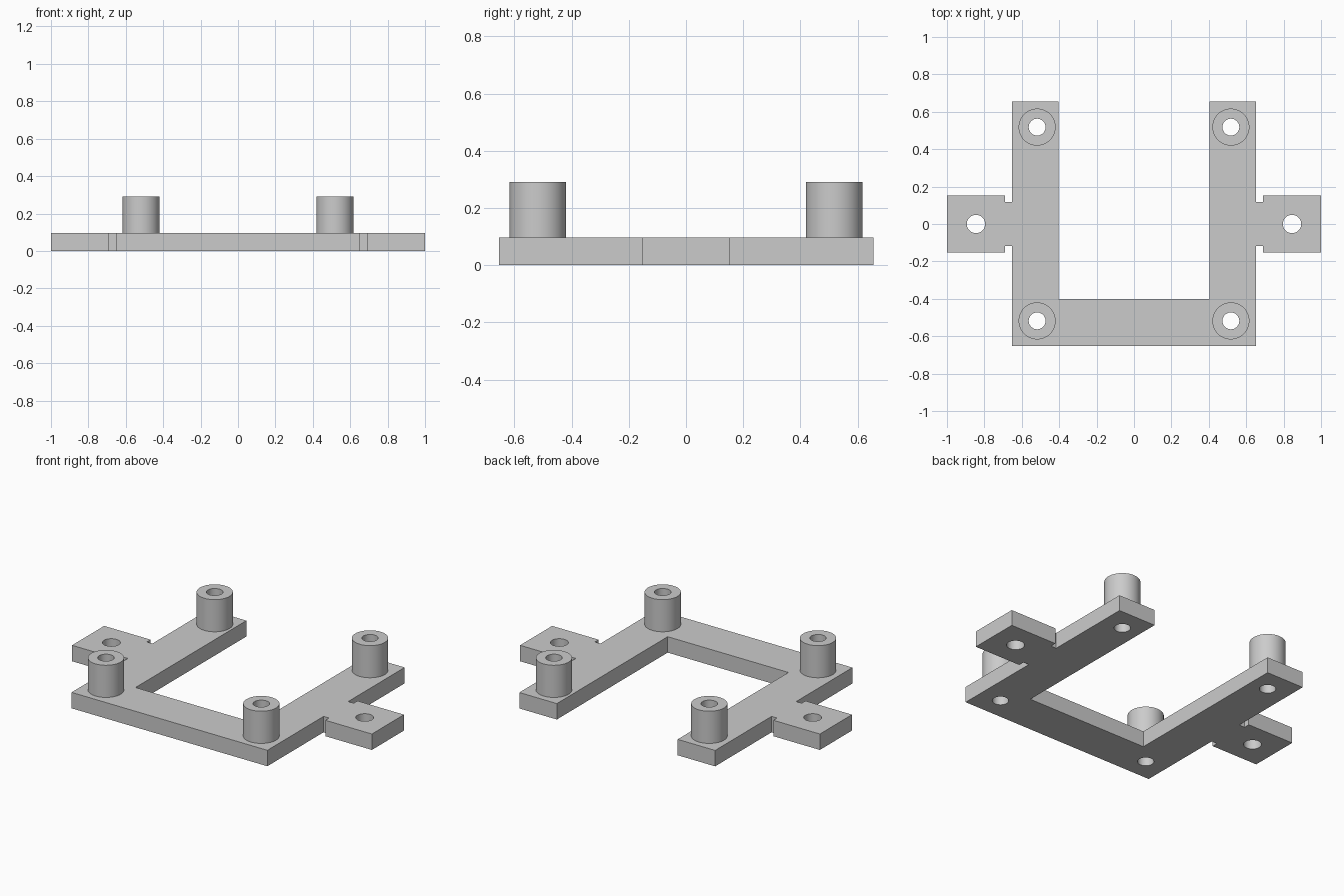
import bpy, bmesh
from mathutils import Matrix

if "Cube" in bpy.data.objects:
    bpy.data.objects.remove(bpy.data.objects["Cube"], do_unlink=True)

PLATE_H, BOSS_TOP = 0.096, 0.29
BOSS_POS, BOSS_R, BOSS_HOLE = 0.518, 0.099, 0.045
TAB_POS, TAB_HOLE = 0.845, 0.049

grey = bpy.data.materials.new("plain_grey")
grey.use_nodes = True
GREY = (0.6, 0.6, 0.6, 1)
grey.diffuse_color = GREY
grey.node_tree.nodes["Principled BSDF"].inputs["Base Color"].default_value = GREY


def make_object(name, bm):
    bmesh.ops.recalc_face_normals(bm, faces=bm.faces)
    mesh = bpy.data.meshes.new(name)
    bm.to_mesh(mesh)
    bm.free()
    mesh.materials.append(grey)
    obj = bpy.data.objects.new(name, mesh)
    bpy.context.collection.objects.link(obj)
    return obj


def cylinder(name, x, y, radius, z0, z1):
    bm = bmesh.new()
    bmesh.ops.create_cone(bm, cap_ends=True, segments=48, radius1=radius, radius2=radius,
                          depth=z1 - z0, matrix=Matrix.Translation((x, y, (z0 + z1) / 2)))
    return make_object(name, bm)


def cut(obj, cutter):
    mod = obj.modifiers.new("hole", "BOOLEAN")
    mod.operation = "DIFFERENCE"
    mod.solver = "EXACT"
    mod.object = cutter


def drill(name, x, y, radius):
    cutter = cylinder(name, x, y, radius, -0.1, BOSS_TOP + 0.1)
    cutter.hide_render = True
    cutter.hide_set(True)
    return cutter


# U-shaped base plate with a necked tab on each side: half outline, mirrored
half = [(0, -0.653), (0.653, -0.653), (0.653, -0.117), (0.69, -0.117),
        (0.69, -0.153), (1, -0.153), (1, 0.153), (0.69, 0.153),
        (0.69, 0.117), (0.653, 0.117), (0.653, 0.655), (0.403, 0.655),
        (0.403, -0.401), (0, -0.401)]
outline = half[1:-1] + [(-x, y) for x, y in reversed(half[1:-1])]
bm = bmesh.new()
face = bm.faces.new([bm.verts.new((x, y, 0)) for x, y in outline])
result = bmesh.ops.extrude_face_region(bm, geom=[face], use_keep_orig=True)
top = [v for v in result["geom"] if isinstance(v, bmesh.types.BMVert)]
bmesh.ops.translate(bm, verts=top, vec=(0, 0, PLATE_H))
plate = make_object("base_plate", bm)
parts, cutters = [plate], []

# Hollow standoffs at the four corners, drilled through the plate
for side, sx in (("left", 1), ("right", -1)):
    for end, sy in (("front", -1), ("back", 1)):
        x, y = sx * BOSS_POS, sy * BOSS_POS
        boss = cylinder(f"{end}_{side}_standoff", x, y, BOSS_R, PLATE_H, BOSS_TOP)
        hole = drill(f"{end}_{side}_hole_cutter", x, y, BOSS_HOLE)
        cut(boss, hole)
        cut(plate, hole)
        parts.append(boss)
        cutters.append(hole)
    # Screw hole in the side tab
    hole = drill(f"{side}_tab_hole_cutter", sx * TAB_POS, 0, TAB_HOLE)
    cut(plate, hole)
    cutters.append(hole)

# Apply the holes, remove the cutters and smooth the round walls
for obj in parts:
    bpy.ops.object.select_all(action="DESELECT")
    obj.select_set(True)
    bpy.context.view_layer.objects.active = obj
    for mod in list(obj.modifiers):
        bpy.ops.object.modifier_apply(modifier=mod.name)
    bpy.ops.object.shade_smooth_by_angle()
for cutter in cutters:
    bpy.data.objects.remove(cutter, do_unlink=True)
